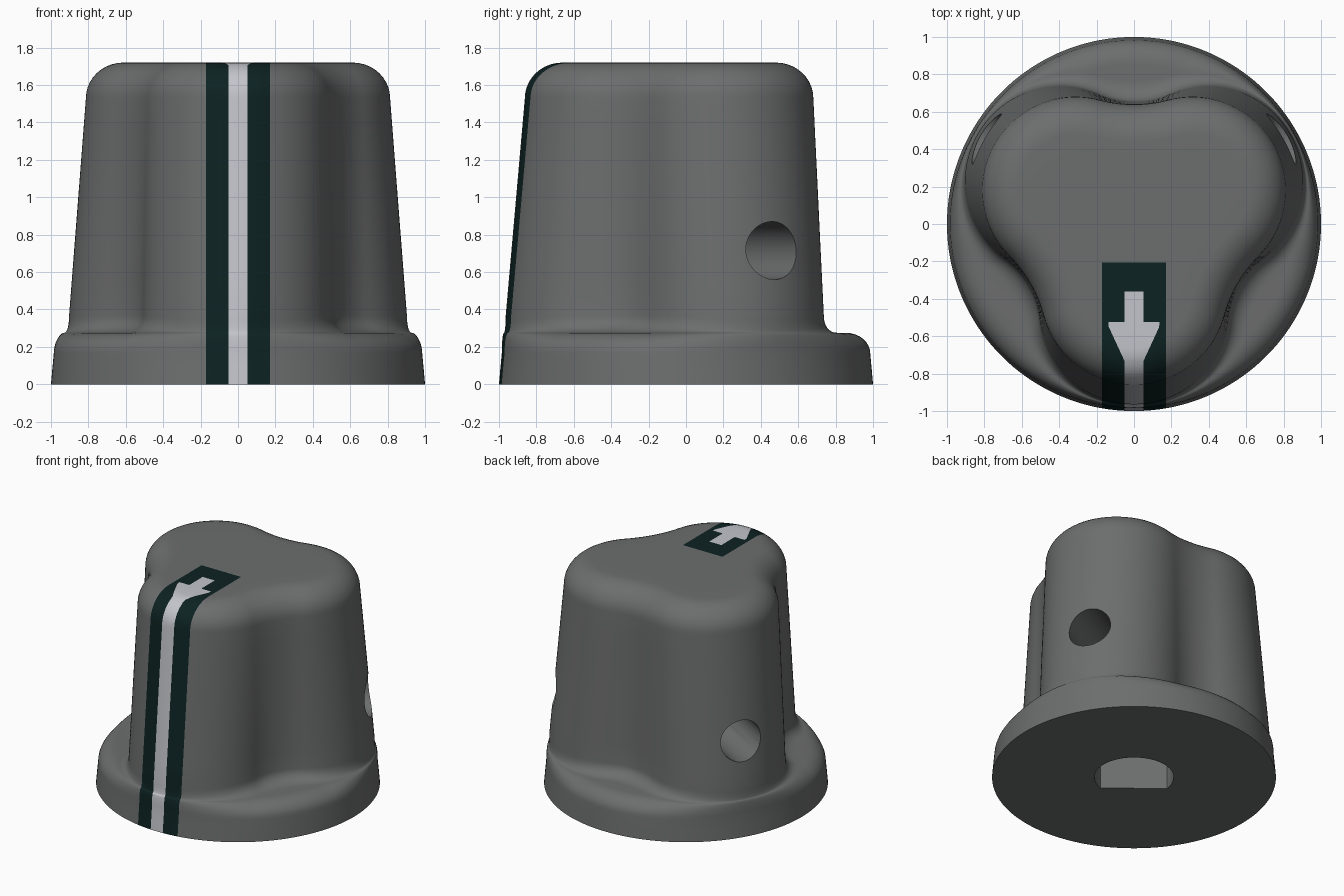
import bpy, bmesh, math
from mathutils import Vector

if "Cube" in bpy.data.objects:
    bpy.data.objects.remove(bpy.data.objects["Cube"])

def material(name, rgb):
    m = bpy.data.materials.new(name)
    m.diffuse_color = (*rgb, 1)
    m.use_nodes = True
    m.node_tree.nodes["Principled BSDF"].inputs["Base Color"].default_value = m.diffuse_color
    return m

GREY = material("grey plastic", (0.15, 0.155, 0.153))
DARK = material("dark green inlay", (0.004, 0.016, 0.016))
WHITE = material("white pointer", (0.55, 0.56, 0.60))

N, TOP, SHOULDER, TOE = 180, 1.72, 1.53, 0.365

def lobed_radius(theta, z, inset=0.0):
    """Three round lobes joined by tangent concave arcs."""
    f = (z - 0.3) / (1.55 - 0.3)
    d, rho, valley = 0.46 - 0.10 * f, 0.51 - 0.01 * f, 0.655 - 0.015 * f
    k = d / 2 + rho - valley
    side = d * math.sin(math.pi / 3)
    yc = (side ** 2 - k ** 2) / (2 * k) + d / 2
    rho, valley = rho - inset, valley - inset
    third = 2 * math.pi / 3
    phi = (theta + math.pi / 2) % third
    phi = min(phi, third - phi)
    lobe = Vector((d, 0))
    hollow = Vector((yc * 0.5, yc * math.sin(math.pi / 3)))
    touch = lobe + (hollow - lobe).normalized() * rho
    if phi < math.atan2(touch.y, touch.x):
        return d * math.cos(phi) + math.sqrt(rho ** 2 - (d * math.sin(phi)) ** 2)
    psi = math.pi / 3 - phi
    return yc * math.cos(psi) - math.sqrt(max(0, (yc - valley) ** 2 - (yc * math.sin(psi)) ** 2))

def profile(theta):
    """Radius and height from the bottom rim to the top centre."""
    edge, body = 0.985, lobed_radius(theta, TOE)
    gap = edge - body
    a, c = min(0.13, 0.55 * gap), min(0.11, 0.45 * gap)
    pts = [(1.0, 0.0), (0.993, 0.08)]
    for i in range(9):                                   # rounded skirt edge
        t = math.pi / 2 * i / 8
        pts.append((edge - a + a * math.cos(t), 0.165 + 0.11 * math.sin(t)))
    for i in range(9):                                   # hollow toe of the grip
        t = math.pi / 2 * i / 8
        pts.append((body + c - c * math.sin(t), TOE - 0.09 * math.cos(t)))
    for i in range(1, 8):                                # tapered grip
        z = TOE + (SHOULDER - TOE) * i / 8
        pts.append((lobed_radius(theta, z), z))
    for i in range(11):                                  # rounded shoulder
        t = math.pi / 2 * i / 10
        z = SHOULDER + (TOP - SHOULDER) * math.sin(t)
        pts.append((lobed_radius(theta, SHOULDER, 0.2 * (1 - math.cos(t))), z))
    r = pts[-1][0]
    return pts + [(r * s, TOP) for s in (0.75, 0.5, 0.25)]

# Knob skin
bm = bmesh.new()
cols = []
for i in range(N):
    th = 2 * math.pi * i / N
    cols.append([bm.verts.new((r * math.cos(th), r * math.sin(th), z)) for r, z in profile(th)])
centre = bm.verts.new((0, 0, TOP))
for i in range(N):
    p, q = cols[i], cols[(i + 1) % N]
    for j in range(len(p) - 1):
        bm.faces.new((p[j], q[j], q[j + 1], p[j + 1]))
    bm.faces.new((p[-1], q[-1], centre))
bm.faces.new([c[0] for c in reversed(cols)])
bmesh.ops.remove_doubles(bm, verts=bm.verts[:], dist=1e-5)

# Cut the outlines of the stripe and arrow into the skin
def cut(point, normal, test):
    faces = [f for f in bm.faces if len(f.verts) < 20 and test(f.calc_center_median())]
    geom = set(faces)
    for f in faces:
        geom.update(f.edges)
        geom.update(f.verts)
    bmesh.ops.bisect_plane(bm, geom=list(geom), dist=1e-5, plane_co=point, plane_no=normal)

for x in (-0.17, 0.17, -0.052, 0.052):
    cut((x, 0, 0), (1, 0, 0), lambda c: c.y < 0.02)
inlay = lambda c: abs(c.x) < 0.17 and c.y < 0.02 and c.z > 1.4
for y in (-0.205, -0.36, -0.525, -0.55, -0.73):
    cut((0, y, 0), (0, 1, 0), inlay)
cut((0.135, 0, 0), (1, 0, 0), lambda c: inlay(c) and -0.55 < c.y < -0.525)
cut((-0.135, 0, 0), (1, 0, 0), lambda c: inlay(c) and -0.55 < c.y < -0.525)
for s in (-1, 1):
    cut((s * 0.135, -0.55, 0), (s * 0.18, -0.083, 0),
        lambda c: inlay(c) and s * c.x > 0 and -0.73 < c.y < -0.55)

def pointer_width(c):
    if c.z < 1.4 or c.y < -0.73:
        return 0.052
    if c.y < -0.55:
        return 0.052 + 0.083 * (c.y + 0.73) / 0.18
    return 0.135 if c.y < -0.525 else 0.052 if c.y < -0.36 else 0

bm.normal_update()
for f in bm.faces:
    c = f.calc_center_median()
    if abs(c.x) < 0.17 and c.y < -0.205 and f.normal.z > -0.5:
        f.material_index = 2 if abs(c.x) < pointer_width(c) else 1

me = bpy.data.meshes.new("knob")
bm.to_mesh(me)
bm.free()
for m in (GREY, DARK, WHITE):
    me.materials.append(m)
knob = bpy.data.objects.new("knob", me)
bpy.context.collection.objects.link(knob)

# Cutters: D-shaped shaft bore and two set screw holes
def prism(name, outline, depth):
    b = bmesh.new()
    face = b.faces.new([b.verts.new((x, y, 0)) for x, y in outline])
    ext = bmesh.ops.extrude_face_region(b, geom=[face])["geom"]
    bmesh.ops.translate(b, vec=(0, 0, depth), verts=[v for v in ext if isinstance(v, bmesh.types.BMVert)])
    bmesh.ops.recalc_face_normals(b, faces=b.faces[:])
    m = bpy.data.meshes.new(name)
    b.to_mesh(m)
    b.free()
    m.materials.append(GREY)
    o = bpy.data.objects.new(name, m)
    bpy.context.collection.objects.link(o)
    o.hide_render = True
    return o

half = math.acos(0.154 / 0.28)
arc = [half + (2 * math.pi - 2 * half) * i / 47 for i in range(48)]
bore = prism("shaft_bore_cutter", [(0.28 * math.cos(t), 0.28 * math.sin(t)) for t in arc], 1.2)
bore.location.z = -0.1
bore.rotation_euler.z = math.radians(231)
cutters = [bore]
ring = [2 * math.pi * i / 48 for i in range(48)]
for name, deg in (("right_screw_cutter", 30), ("left_screw_cutter", 150)):
    o = prism(name, [(0.155 * math.cos(t), 0.155 * math.sin(t)) for t in ring], 1.0)
    a = math.radians(deg)
    o.location = (0.2 * math.cos(a), 0.2 * math.sin(a), 0.715)
    o.rotation_euler = (0, math.pi / 2, a)
    cutters.append(o)

bpy.context.view_layer.objects.active = knob
knob.select_set(True)
for o in cutters:
    mod = knob.modifiers.new(o.name, "BOOLEAN")
    mod.operation, mod.solver, mod.object = "DIFFERENCE", "EXACT", o
    bpy.ops.object.modifier_apply(modifier=mod.name)
for o in cutters:
    bpy.data.objects.remove(o)
bpy.ops.object.shade_smooth_by_angle(angle=math.radians(35))
